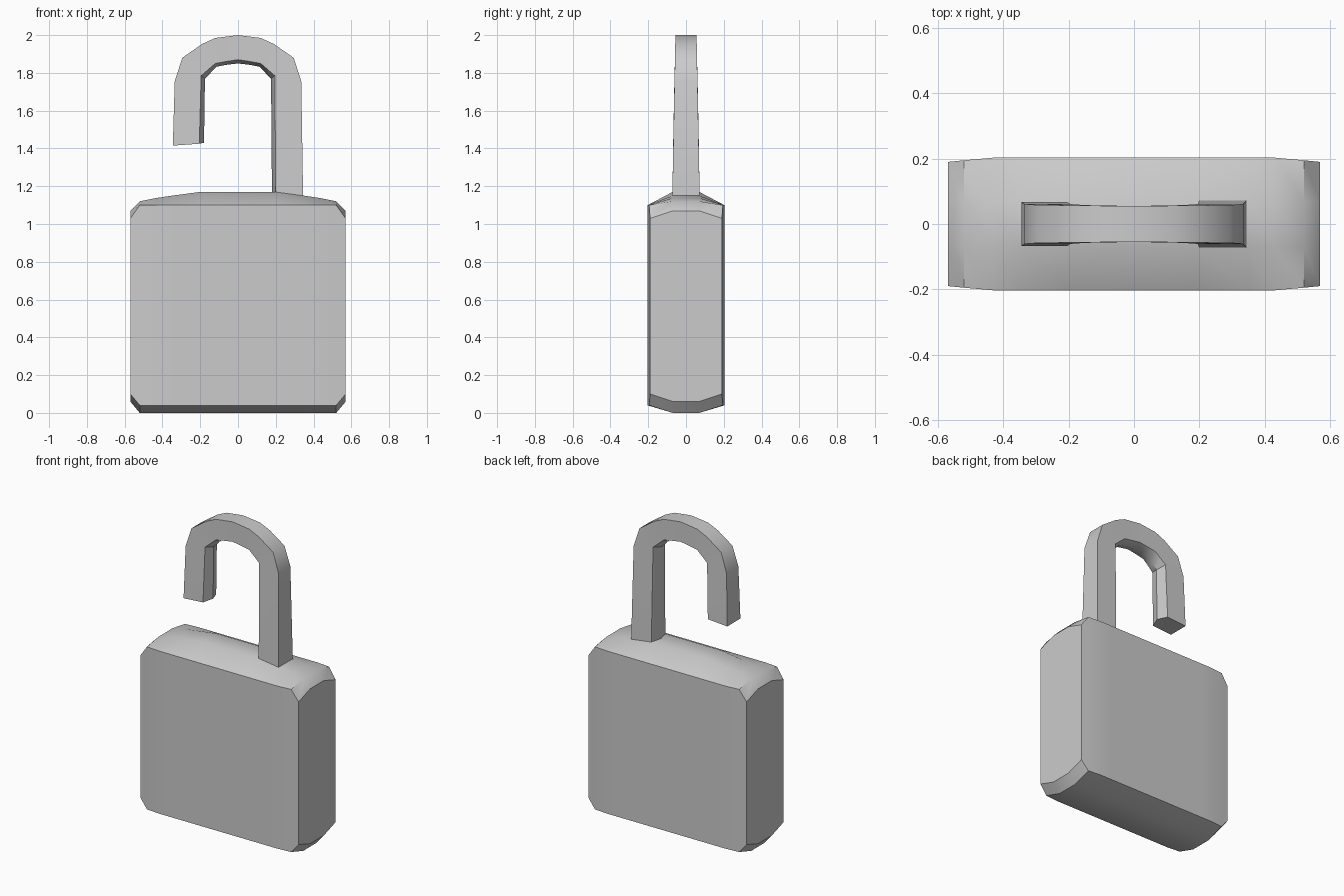
import bpy, math

if "Cube" in bpy.data.objects:
    bpy.data.objects.remove(bpy.data.objects["Cube"])


def loft(name, rings):
    """Skin a list of equal-length closed rings and cap both ends."""
    n = len(rings[0])
    verts = [p for ring in rings for p in ring]
    faces = [(r * n + i, r * n + (i + 1) % n, (r + 1) * n + (i + 1) % n, (r + 1) * n + i)
             for r in range(len(rings) - 1) for i in range(n)]
    faces += [tuple(range(n))[::-1], tuple(range(len(verts) - n, len(verts)))]
    mesh = bpy.data.meshes.new(name)
    mesh.from_pydata(verts, [], faces)
    obj = bpy.data.objects.new(name, mesh)
    bpy.context.collection.objects.link(obj)
    bpy.ops.object.select_all(action='DESELECT')
    obj.select_set(True)
    bpy.context.view_layer.objects.active = obj
    bpy.ops.object.mode_set(mode='EDIT')
    bpy.ops.mesh.select_all(action='SELECT')
    bpy.ops.mesh.normals_make_consistent(inside=False)
    bpy.ops.object.mode_set(mode='OBJECT')
    bpy.ops.object.shade_smooth_by_angle(angle=math.radians(38))
    return obj


# Body: octagonal y-z sections along x
# x, half depth, outer bottom, outer top, crown bottom, crown top
half = [(0.57, 0.19, 0.10, 1.03, 0.06, 1.07),
        (0.52, 0.195, 0.04, 1.10, 0.0, 1.12),
        (0.43, 0.203, 0.04, 1.10, 0.0, 1.138),
        (0.35, 0.203, 0.04, 1.10, 0.0, 1.15),
        (0.20, 0.203, 0.04, 1.10, 0.0, 1.17)]
sections = [(-s[0],) + s[1:] for s in half] + half[::-1]
loft("lock_body", [[(x, -d, b), (x, -0.07, cb), (x, 0.07, cb), (x, d, b),
                    (x, d, t), (x, 0.07, ct), (x, -0.07, ct), (x, -d, t)]
                   for x, d, b, t, cb, ct in sections])

# Shackle: five-sided section with a ridge on the inner side
# outer x, z, inner x, z, ridge x, z, half depth
arch = [(0.335, 1.755, 0.195, 1.785, 0.175, 1.77, 0.061),
        (0.295, 1.88, 0.155, 1.82, 0.145, 1.80, 0.058),
        (0.19, 1.953, 0.12, 1.85, 0.115, 1.832, 0.057),
        (0.12, 1.985, 0.06, 1.861, 0.06, 1.843, 0.056)]
path = [(0.345, 1.12, 0.20, 1.12, 0.18, 1.12, 0.073)] + arch
path += [(0, 2.0, 0, 1.87, 0, 1.85, 0.055)]
path += [(-a, b, -c, d, -e, f, g) for a, b, c, d, e, f, g in arch[::-1]]
path += [(-0.345, 1.415, -0.205, 1.425, -0.18, 1.43, 0.068)]
loft("shackle", [[(ox, -w, oz), (ox, w, oz), (ix, w, iz), (rx, 0, rz), (ix, -w, iz)]
                 for ox, oz, ix, iz, rx, rz, w in path])
